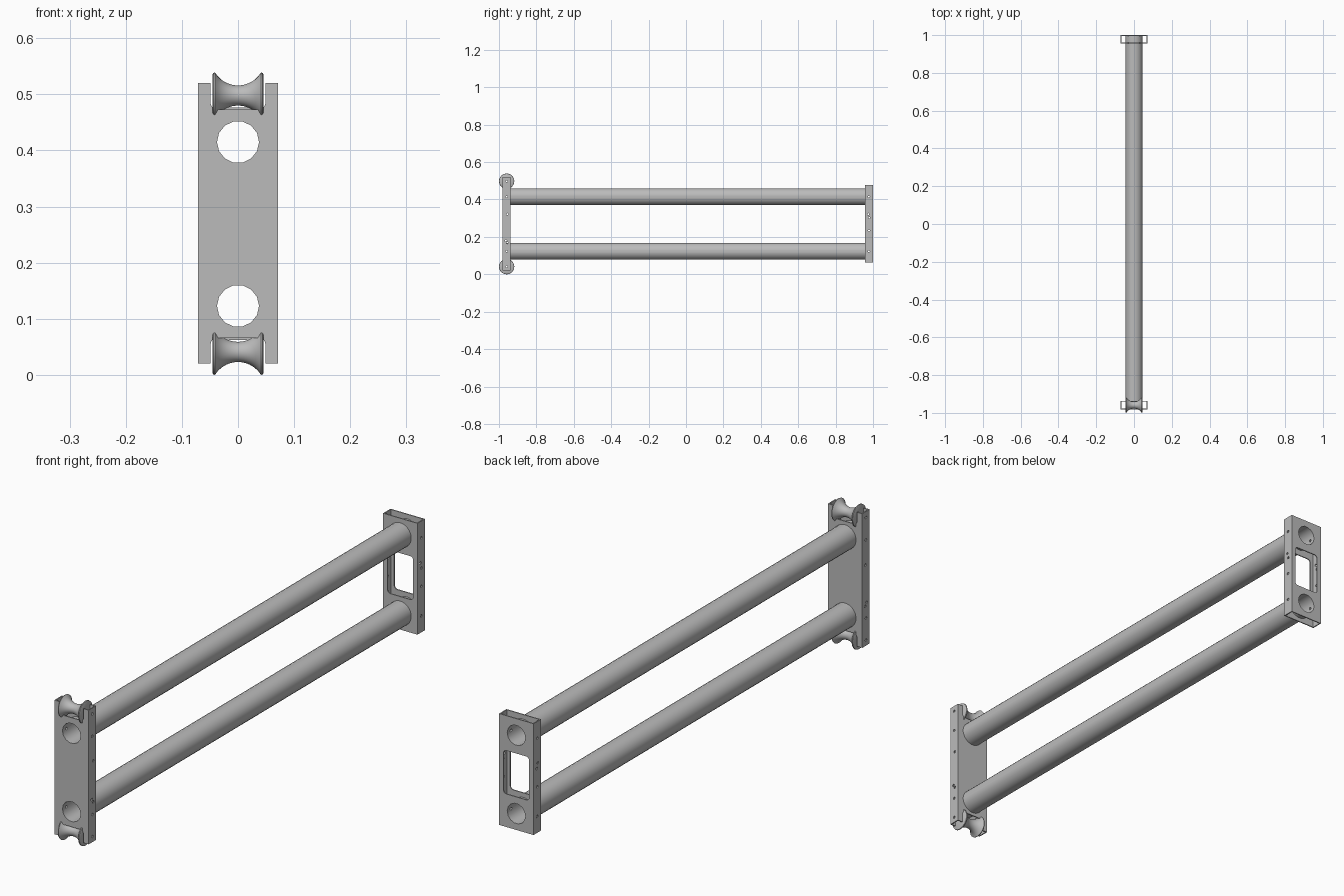
import bpy, bmesh, math
from mathutils import Matrix, Vector

if "Cube" in bpy.data.objects:
    bpy.data.objects.remove(bpy.data.objects["Cube"], do_unlink=True)

metal = bpy.data.materials.new("grey metal")
metal.use_nodes = True
GREY = (0.5, 0.5, 0.5, 1)
metal.diffuse_color = GREY
metal.node_tree.nodes["Principled BSDF"].inputs["Base Color"].default_value = GREY

TUBE_Z = (0.123, 0.415)
FRONT_Y, BACK_Y = -0.959, 0.978
HALF_W, HALF_D, WALL = 0.071, 0.022, 0.004


def finish(name, bm):
    bmesh.ops.recalc_face_normals(bm, faces=bm.faces)
    mesh = bpy.data.meshes.new(name)
    bm.to_mesh(mesh)
    bm.free()
    mesh.materials.append(metal)
    obj = bpy.data.objects.new(name, mesh)
    bpy.context.collection.objects.link(obj)
    return obj


def box(name, center, size, corner=0):
    """Box, optionally with its edges along y rounded."""
    bm = bmesh.new()
    bmesh.ops.create_cube(bm, size=1, matrix=Matrix.Translation(center) @ Matrix.Diagonal((*size, 1)))
    if corner:
        edges = [e for e in bm.edges if abs(e.verts[0].co.y - e.verts[1].co.y) > 1e-4]
        bmesh.ops.bevel(bm, geom=edges, offset=corner, segments=4, profile=0.5, affect='EDGES')
    return finish(name, bm)


def rods(name, centers, radius, length, axis, sides):
    """One or more parallel cylinders along x or y."""
    bm = bmesh.new()
    turn = Matrix.Rotation(math.pi / 2, 4, 'Y' if axis == 'X' else 'X')
    spin = Matrix.Rotation(math.pi / sides, 4, 'Z')
    for c in centers:
        bmesh.ops.create_cone(bm, cap_ends=True, segments=sides, radius1=radius, radius2=radius,
                              depth=length, matrix=Matrix.Translation(c) @ turn @ spin)
    return finish(name, bm)


def cut(obj, cutter):
    mod = obj.modifiers.new("cut", 'BOOLEAN')
    mod.operation, mod.solver, mod.object = 'DIFFERENCE', 'EXACT', cutter
    bpy.context.view_layer.objects.active = obj
    bpy.ops.object.modifier_apply(modifier=mod.name)
    bpy.data.objects.remove(cutter, do_unlink=True)


def smooth(obj):
    bpy.ops.object.select_all(action='DESELECT')
    obj.select_set(True)
    bpy.context.view_layer.objects.active = obj
    bpy.ops.object.shade_smooth_by_angle(angle=math.radians(32))


def bracket(name, y, bottom, top, openings, holes):
    """Open-ended box section with front openings, tube holes and side bolt holes."""
    mid = Vector((0, y, (bottom + top) / 2))
    obj = box(name, mid, (2 * HALF_W, 2 * HALF_D, top - bottom))
    cut(obj, box("bore", mid, (2 * (HALF_W - WALL), 2 * (HALF_D - WALL), 1)))
    for half_width, low, high in openings:
        cut(obj, box("opening", (0, y, (low + high) / 2), (2 * half_width, 0.1, high - low), 0.012))
    cut(obj, rods("tube_holes", [(0, y, z) for z in TUBE_Z], 0.0455, 0.1, 'Y', 24))
    cut(obj, rods("bolt_holes", [(0, y + dy, z) for z, dy in holes], 0.005, 0.2, 'X', 12))
    smooth(obj)


# Brackets
bracket("front_bracket", FRONT_Y, 0.02, 0.52,
        [(0.049, 0.473, 0.6), (0.049, -0.06, 0.066)],
        [(0.498, 0), (0.415, 0), (0.322, 0.004), (0.18, -0.004),
         (0.168, 0.004), (0.123, 0), (0.041, 0)])
bracket("back_bracket", BACK_Y, 0.062, 0.477, [(0.053, 0.185, 0.347)],
        [(0.415, 0), (0.322, -0.004), (0.302, 0.002), (0.234, 0), (0.123, 0)])

# Long tubes, running through both brackets
start, end = FRONT_Y - HALF_D, BACK_Y + HALF_D
for label, z in zip(("lower", "upper"), TUBE_Z):
    center = (0, (start + end) / 2, z)
    tube = rods(label + "_tube", [center], 0.0455, end - start, 'Y', 24)
    cut(tube, rods("tube_bore", [center], 0.0375, 3, 'Y', 14))
    cut(tube, rods("tube_bolts", [(0, FRONT_Y, z), (0, BACK_Y, z)], 0.005, 0.2, 'X', 12))
    smooth(tube)


# Grooved rollers, turned about the x axis
def roller(name, z):
    waist, rim, edge, side = 0.018, 0.041, 0.041, 0.045
    depth = rim - waist
    arc = (edge ** 2 + depth ** 2) / (2 * depth)
    groove = []
    for i in range(17):
        x = edge * (i / 8 - 1)
        groove.append((x, waist + arc - math.sqrt(arc ** 2 - x ** 2)))
    profile = [(-side, 0.005), (-side, rim - 0.003), (-side + 0.001, rim - 0.001)] + groove
    profile += [(side - 0.001, rim - 0.001), (side, rim - 0.003), (side, 0.005)]
    bm = bmesh.new()
    steps = 32
    rings = []
    for k in range(steps):
        a = 2 * math.pi * k / steps
        rings.append([bm.verts.new((x, FRONT_Y + r * math.cos(a), z + r * math.sin(a)))
                      for x, r in profile])
    n = len(profile)
    for k in range(steps):
        here, after = rings[k], rings[(k + 1) % steps]
        for i in range(n):
            j = (i + 1) % n
            bm.faces.new((here[i], here[j], after[j], after[i]))
    smooth(finish(name, bm))


roller("upper_roller", 0.498)
roller("lower_roller", 0.041)
